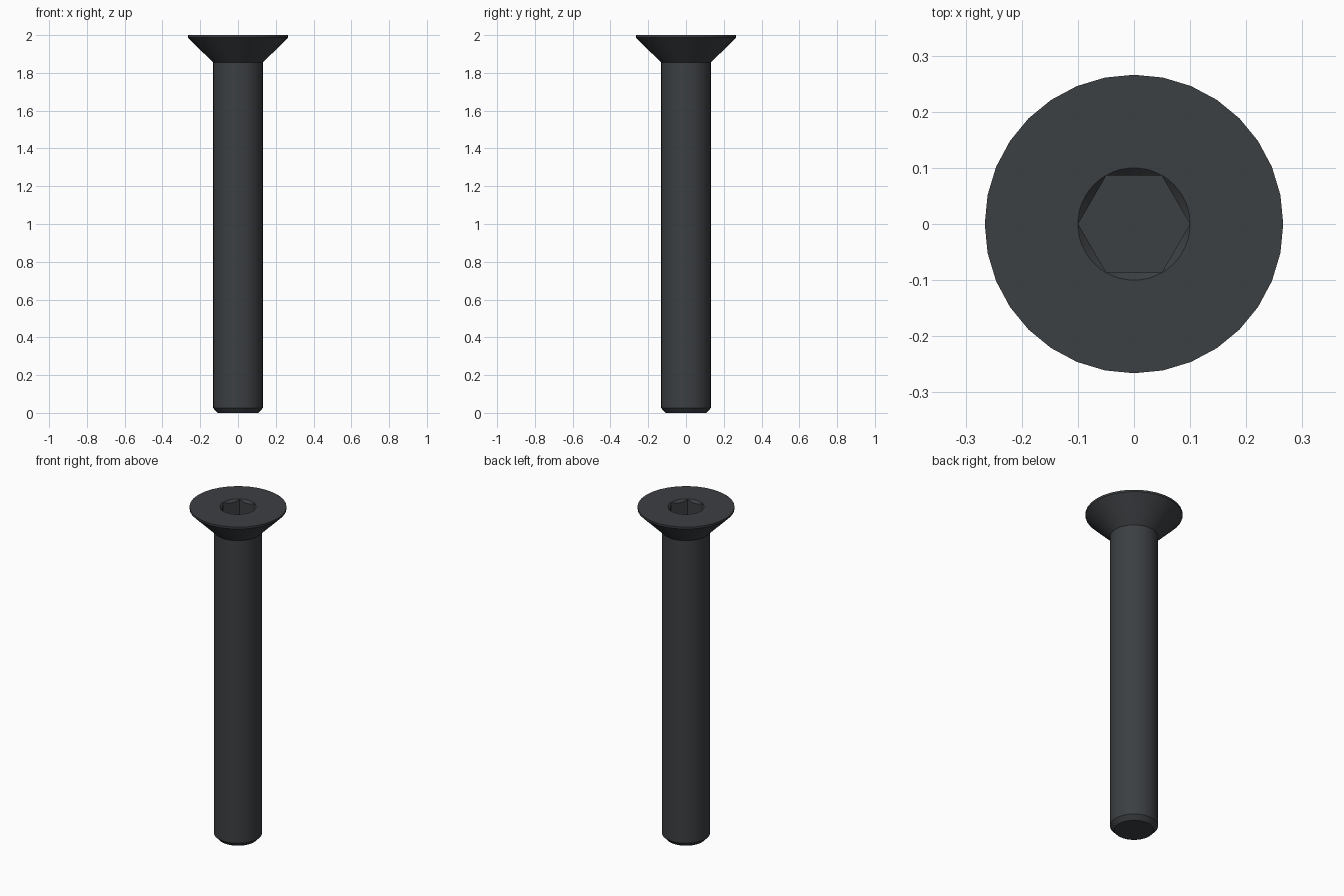
import bpy, bmesh, math

if "Cube" in bpy.data.objects:
    bpy.data.objects.remove(bpy.data.objects["Cube"])


def lathe(name, profile, sides):
    """Closed solid of revolution from (radius, z) pairs, bottom to top."""
    bm = bmesh.new()
    rings = [[bm.verts.new((r * math.cos(2 * math.pi * i / sides),
                            r * math.sin(2 * math.pi * i / sides), z))
              for i in range(sides)] for r, z in profile]
    for a, b in zip(rings, rings[1:]):
        for i in range(sides):
            j = (i + 1) % sides
            bm.faces.new((a[i], a[j], b[j], b[i]))
    bm.faces.new(rings[0][::-1])
    bm.faces.new(rings[-1])
    mesh = bpy.data.meshes.new(name)
    bm.to_mesh(mesh)
    bm.free()
    obj = bpy.data.objects.new(name, mesh)
    bpy.context.collection.objects.link(obj)
    return obj


# Chamfered shank and countersunk head in one profile
screw = lathe("countersunk_screw", [(0.108, 0), (0.132, 0.026), (0.132, 1.855),
                                    (0.266, 1.988), (0.266, 2.0)], 32)

# Hex socket and its conical lead-in
cutters = [lathe("hex_socket_cutter", [(0.0995, 1.88), (0.0995, 2.05)], 6),
           lathe("lead_in_cutter", [(0.08, 1.98), (0.12, 2.02)], 48)]
for cutter in cutters:
    mod = screw.modifiers.new(cutter.name, 'BOOLEAN')
    mod.operation = 'DIFFERENCE'
    mod.solver = 'EXACT'
    mod.object = cutter
    cutter.hide_render = True

# Apply the cuts and remove the cutters
bpy.context.view_layer.objects.active = screw
bpy.ops.object.select_all(action='DESELECT')
screw.select_set(True)
for cutter in cutters:
    bpy.ops.object.modifier_apply(modifier=cutter.name)
    bpy.data.objects.remove(cutter)
bpy.ops.object.shade_smooth_by_angle(angle=math.radians(25))

# Dark steel finish
steel = bpy.data.materials.new("dark_steel")
steel.diffuse_color = (0.045, 0.05, 0.055, 1)
steel.use_nodes = True
steel.node_tree.nodes["Principled BSDF"].inputs["Base Color"].default_value = steel.diffuse_color
screw.data.materials.clear()
screw.data.materials.append(steel)
